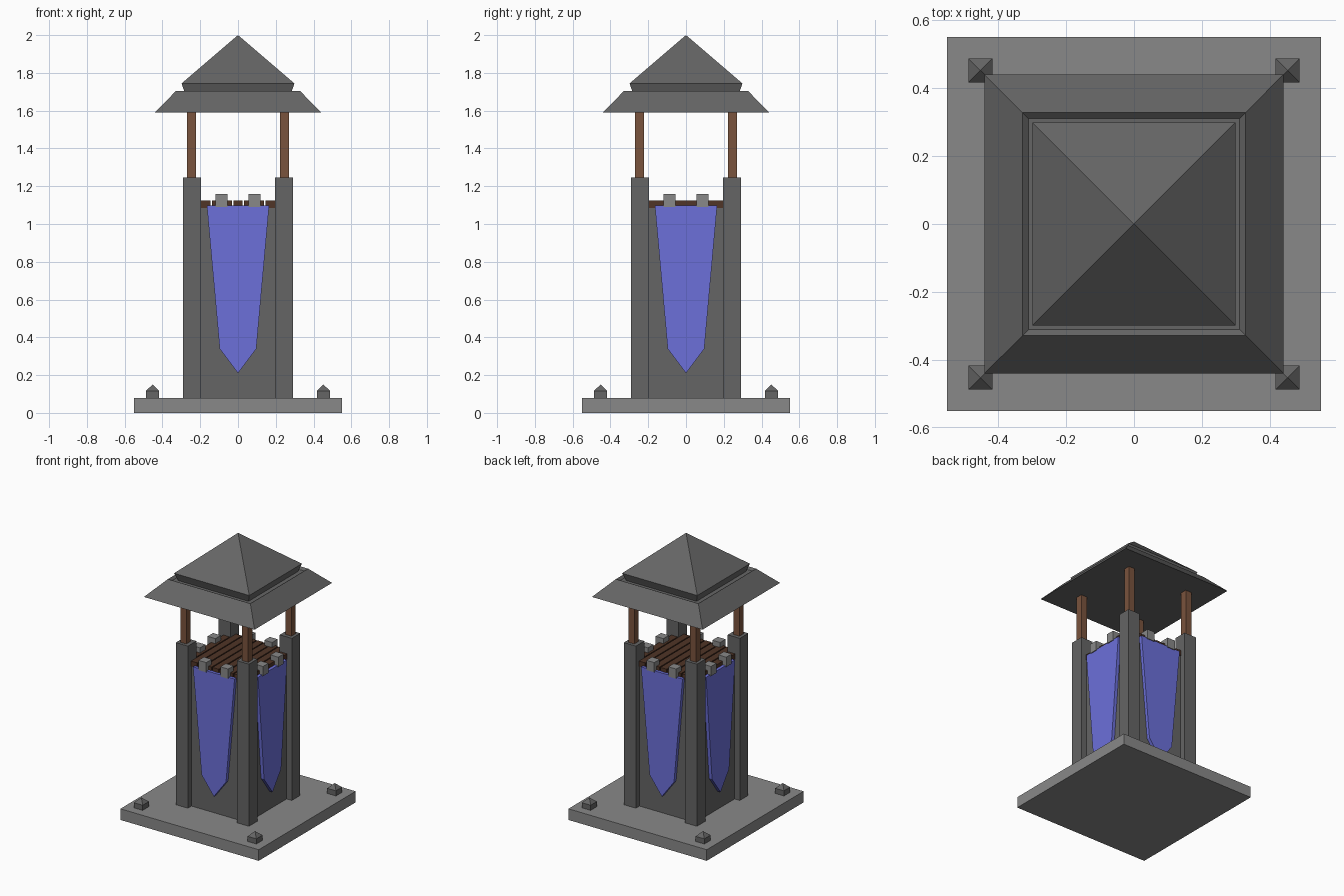
import bpy, bmesh, math
from mathutils import Matrix

if "Cube" in bpy.data.objects:
    bpy.data.objects.remove(bpy.data.objects["Cube"])


def material(name, r, g, b):
    m = bpy.data.materials.new(name)
    m.diffuse_color = (r, g, b, 1)
    m.use_nodes = True
    m.node_tree.nodes["Principled BSDF"].inputs["Base Color"].default_value = m.diffuse_color
    return m


DARK = material("dark stone", 0.130, 0.130, 0.130)
LIGHT = material("light stone", 0.250, 0.250, 0.250)
BLUE = material("blue cloth", 0.150, 0.162, 0.700)
WOOD = material("post wood", 0.195, 0.087, 0.047)
PLANK = material("plank wood", 0.080, 0.035, 0.020)


def finish(name, bm, mat):
    bmesh.ops.recalc_face_normals(bm, faces=bm.faces)
    mesh = bpy.data.meshes.new(name)
    bm.to_mesh(mesh)
    bm.free()
    mesh.materials.append(mat)
    ob = bpy.data.objects.new(name, mesh)
    bpy.context.collection.objects.link(ob)
    return ob


def square_stack(name, mat, rings, x=0, y=0):
    """Stack of square rings (half width, z); half width 0 makes a point."""
    bm = bmesh.new()
    prev = None
    for h, z in rings:
        if h == 0:
            ring = [bm.verts.new((x, y, z))]
        else:
            ring = [bm.verts.new((x + sx * h, y + sy * h, z))
                    for sx, sy in ((-1, -1), (1, -1), (1, 1), (-1, 1))]
        if prev is None:
            bm.faces.new(ring)
        else:
            for i in range(4):
                j = (i + 1) % 4
                if h == 0:
                    bm.faces.new((prev[i], prev[j], ring[0]))
                else:
                    bm.faces.new((prev[i], prev[j], ring[j], ring[i]))
        prev = ring
    if len(prev) == 4:
        bm.faces.new(prev)
    return finish(name, bm, mat)


def box(name, mat, centre, size, turn=0):
    bm = bmesh.new()
    bmesh.ops.create_cube(bm, size=1)
    bm.transform(Matrix.Rotation(turn, 4, 'Z') @ Matrix.Translation(centre)
                 @ Matrix.Diagonal((*size, 1)))
    return finish(name, bm, mat)


# Base slab and tower core
square_stack("base_slab", LIGHT, [(0.55, 0), (0.55, 0.08)])
square_stack("tower_core", DARK, [(0.25, 0.08), (0.25, 1.088)])

# Corner pillars, roof posts and pointed base studs
for sx in (-1, 1):
    for sy in (-1, 1):
        square_stack("corner_pillar", DARK, [(0.048, 0.08), (0.048, 1.245)],
                     sx * 0.243, sy * 0.243)
        square_stack("roof_post", WOOD, [(0.024, 1.24), (0.024, 1.60)],
                     sx * 0.246, sy * 0.246)
        square_stack("base_stud", DARK,
                     [(0.035, 0.08), (0.035, 0.117), (0, 0.15)],
                     sx * 0.452, sy * 0.452)

# Plank floor running front to back
for i in range(-4, 5):
    box("floor_plank", PLANK, (i * 0.057, 0, 1.105), (0.049, 0.51, 0.038))

# Banners and battlement blocks on each of the four sides
half_outline = [(0.165, 1.098), (0.097, 0.34), (0, 0.21)]
outline = half_outline + [(-x, z) for x, z in half_outline[1::-1]]
for k in range(4):
    turn = k * math.pi / 2
    bm = bmesh.new()
    face = bm.faces.new([bm.verts.new((x, -0.251, z)) for x, z in outline])
    ext = bmesh.ops.extrude_face_region(bm, geom=[face])
    bmesh.ops.translate(bm, vec=(0, -0.024, 0),
                        verts=[v for v in ext["geom"] if isinstance(v, bmesh.types.BMVert)])
    bm.transform(Matrix.Rotation(turn, 4, 'Z'))
    finish("banner", bm, BLUE)
    for s in (-1, 1):
        box("battlement_block", LIGHT, (s * 0.087, -0.25, 1.125),
            (0.062, 0.062, 0.07), turn)

# Two-tier roof with a groove between the tiers
square_stack("roof", DARK, [
    (0.44, 1.59), (0.328, 1.705), (0.311, 1.69), (0.28, 1.69),
    (0.285, 1.705), (0.299, 1.744), (0, 2.0)])
